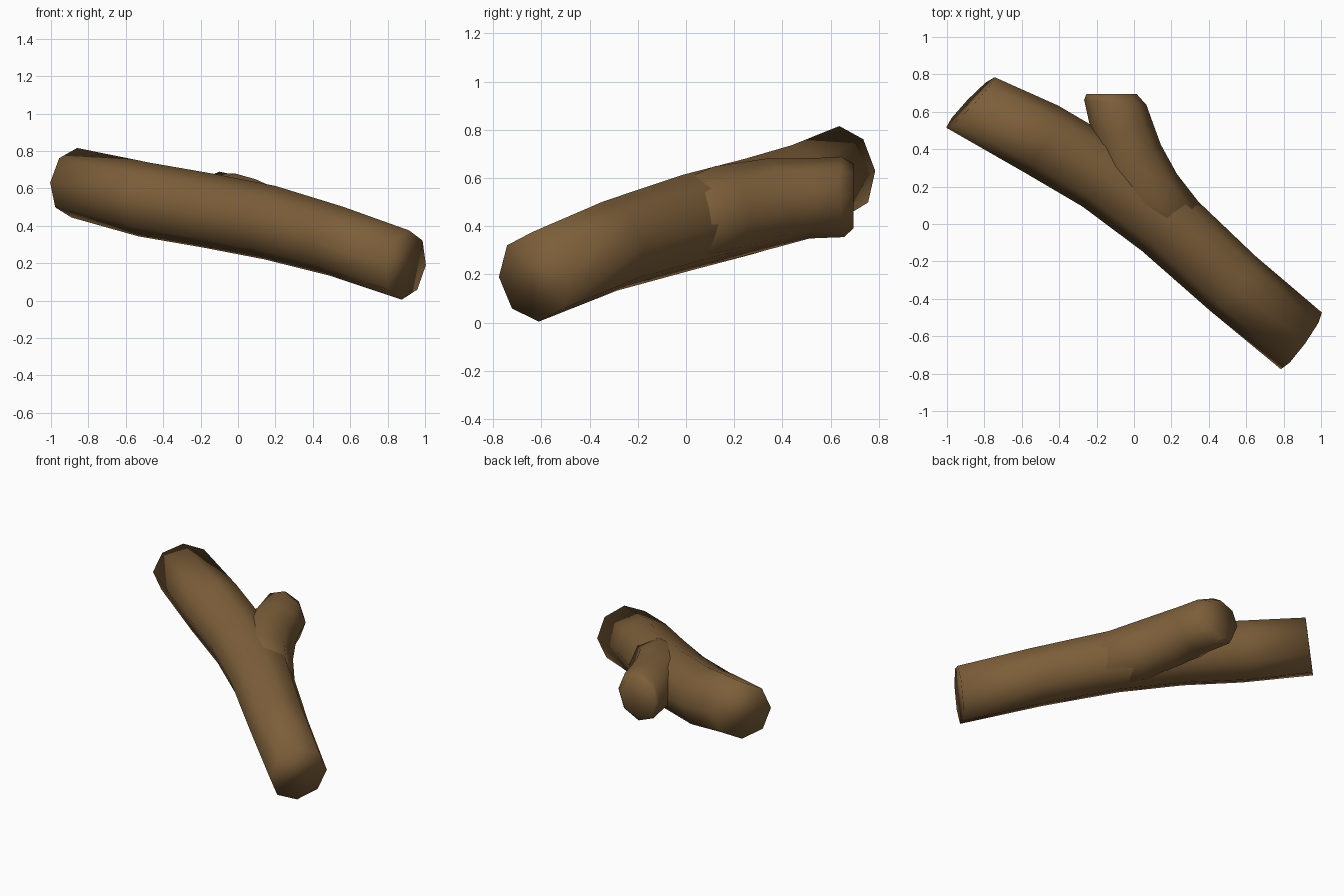
import bpy, bmesh, math
from mathutils import Vector

if "Cube" in bpy.data.objects:
    bpy.data.objects.remove(bpy.data.objects["Cube"])

bark = bpy.data.materials.new("bark brown")
bark.diffuse_color = (0.205, 0.114, 0.042, 1)
bark.use_nodes = True
bark.node_tree.nodes["Principled BSDF"].inputs["Base Color"].default_value = bark.diffuse_color


def limb(name, rings, sides=8):
    """Skin octagonal rings (centre, radius, optional facing) into a capped limb."""
    bm = bmesh.new()
    centres = [Vector(r[0]) for r in rings]
    loops = []
    for i, ring in enumerate(rings):
        if len(ring) > 2:
            n = Vector(ring[2]).normalized()
        else:
            n = (centres[min(i + 1, len(rings) - 1)] - centres[max(i - 1, 0)]).normalized()
        u = n.cross(Vector((0, 0, 1))).normalized()
        v = u.cross(n)
        loops.append([bm.verts.new(centres[i] + ring[1] * (
            math.cos(a) * u + math.sin(a) * v))
            for a in (2 * math.pi * k / sides for k in range(sides))])
    for a, b in zip(loops, loops[1:]):
        for k in range(sides):
            j = (k + 1) % sides
            bm.faces.new((a[k], a[j], b[j], b[k]))
    bm.faces.new(loops[0])
    bm.faces.new(loops[-1])
    bmesh.ops.recalc_face_normals(bm, faces=bm.faces)
    for f in bm.faces:
        f.smooth = True
    mesh = bpy.data.meshes.new(name)
    bm.to_mesh(mesh)
    bm.free()
    mesh.materials.append(bark)
    ob = bpy.data.objects.new(name, mesh)
    bpy.context.collection.objects.link(ob)
    return ob


# Long sloping log
limb("log", [
    ((-0.875, 0.65, 0.63), 0.187, (-0.72 * -1, -0.69, -0.11)),
    ((-0.50, 0.457, 0.54), 0.200),
    ((-0.165, 0.26, 0.482), 0.200),
    ((0.17, 0.01, 0.417), 0.200),
    ((0.525, -0.315, 0.318), 0.190),
    ((0.895, -0.625, 0.19), 0.187, (0.80, -0.58, -0.13)),
])

# Short branch stub, swelling out of the log, with a rounded end
limb("branch_stub", [
    ((0.33, -0.13, 0.37), 0.165),
    ((0.07, 0.15, 0.455), 0.198),
    ((-0.03, 0.36, 0.498), 0.185),
    ((-0.06, 0.50, 0.515), 0.166),
    ((-0.10, 0.65, 0.522), 0.167, (0.08, 1, 0.03)),
    ((-0.12, 0.694, 0.525), 0.135, (0, 1, 0)),
])
